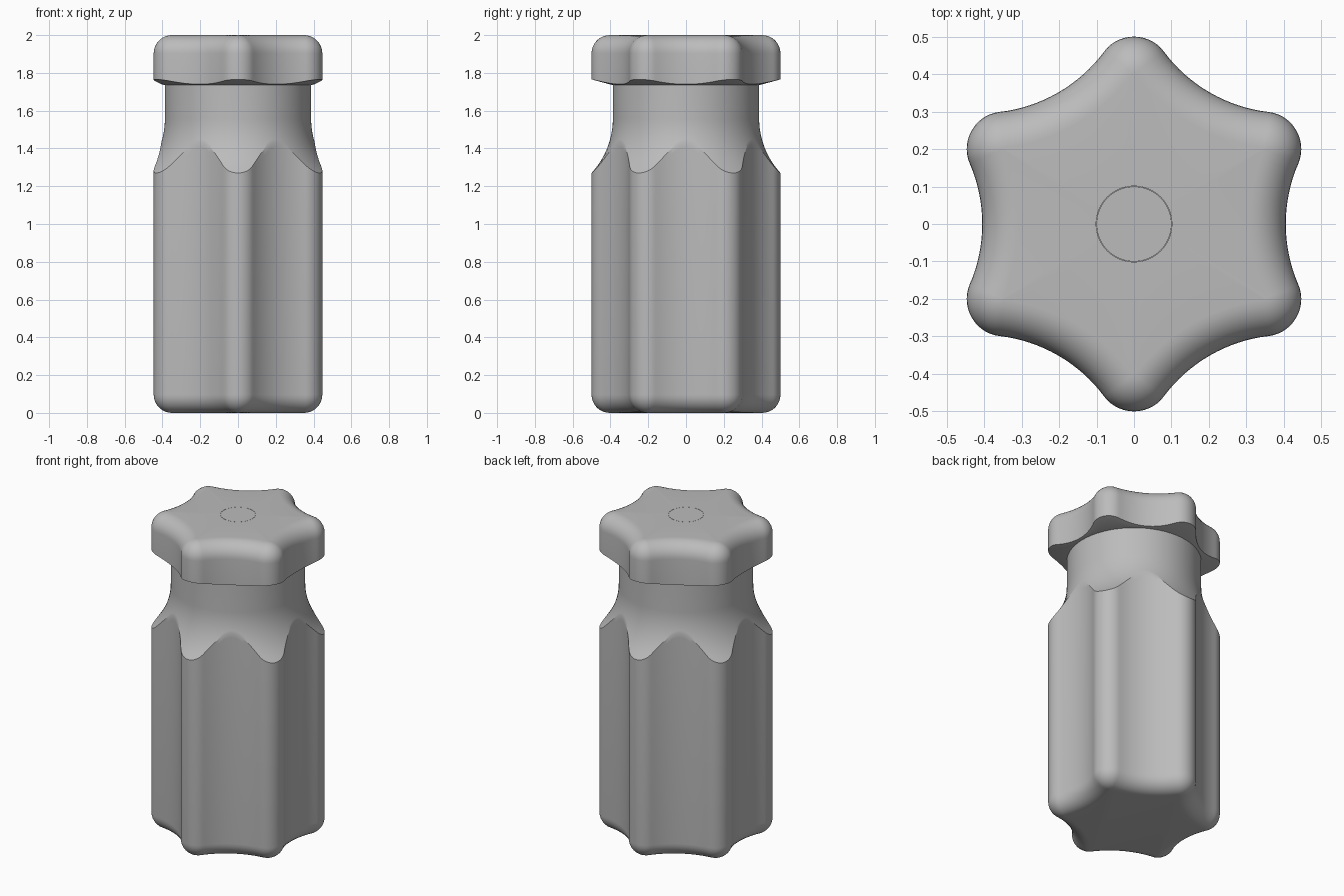
import bpy, bmesh, math
from math import sin, cos, pi, radians, sqrt, atan2
from mathutils import Vector

cube = bpy.data.objects.get("Cube")
if cube:
    bpy.data.objects.remove(cube)

grey = bpy.data.materials.new("mid grey")
grey.use_nodes = True
grey.diffuse_color = (0.5, 0.5, 0.5, 1)
grey.node_tree.nodes["Principled BSDF"].inputs["Base Color"].default_value = (0.5, 0.5, 0.5, 1)

LOBE_C, LOBE_R = 0.4, 0.1        # lobe circle
VALLEY_C, VALLEY_R = 0.813, 0.408  # hollow between lobes
FILLET = 0.097
NECK_R, FLARE_R, FLARE_TOP = 0.387, 0.429, 1.56
UNDER_Z = 1.735


def polar(radius, angle):
    return Vector((radius * cos(angle), radius * sin(angle)))


def star_section(lobe_steps=14, valley_steps=16):
    """Points and outward normals of the six-lobed outline."""
    outline = []
    tangent = atan2(LOBE_C * 0.5, VALLEY_C - LOBE_C * cos(pi / 6))
    for k in range(6):
        a = k * pi / 3
        for i in range(valley_steps):
            t = tangent * (2 * i / valley_steps - 1)
            n = polar(1, a - t)
            outline.append((polar(VALLEY_C, a) - polar(VALLEY_R, a - t), n))
        b = a + pi / 6
        for i in range(lobe_steps):
            n = polar(1, b + (pi / 6 + tangent) * (2 * i / lobe_steps - 1))
            outline.append((polar(LOBE_C, b) + n * LOBE_R, n))
    return outline


SECTION = star_section()


def star_ring(inset, height):
    """Outline moved inwards; height is a number or a function of radius."""
    ring = []
    for p, n in SECTION:
        z = height(p.length) if callable(height) else height
        ring.append((*(p - n * inset), z))
    return ring


def round_ring(radius, z):
    return [(*(p.normalized() * radius), z) for p, n in SECTION]


def finish(obj):
    obj.data.materials.append(grey)
    bpy.ops.object.select_all(action="DESELECT")
    obj.select_set(True)
    bpy.context.view_layer.objects.active = obj
    bpy.ops.object.shade_smooth_by_angle(angle=radians(25))


def loft(name, rings):
    """Skin a stack of rings and close both ends."""
    bm = bmesh.new()
    rows = [[bm.verts.new(co) for co in ring] for ring in rings]
    count = len(SECTION)
    for low, high in zip(rows, rows[1:]):
        for i in range(count):
            j = (i + 1) % count
            bm.faces.new((low[i], low[j], high[j], high[i]))
    bm.faces.new(rows[0][::-1])
    bm.faces.new(rows[-1])
    bmesh.ops.recalc_face_normals(bm, faces=bm.faces)
    mesh = bpy.data.meshes.new(name)
    bm.to_mesh(mesh)
    bm.free()
    obj = bpy.data.objects.new(name, mesh)
    bpy.context.collection.objects.link(obj)
    finish(obj)


def fillet(z_edge, direction, steps=9):
    """Rounded rim from the flat end face to the side wall."""
    rings = []
    for i in range(steps + 1):
        a = pi / 2 * i / steps
        rings.append(star_ring(FILLET * (1 - sin(a)), z_edge + direction * FILLET * (1 - cos(a))))
    return rings


def flare_z(radius):
    rise = radius - NECK_R
    return FLARE_TOP - sqrt(FLARE_R ** 2 - (FLARE_R - rise) ** 2)


def flare_ring(t):
    """Ring a fraction of the way from the lobed wall up to the neck."""
    ring = []
    for p, n in SECTION:
        start = flare_z(p.length)
        z = start + (FLARE_TOP - start) * t
        r = NECK_R + FLARE_R - sqrt(FLARE_R ** 2 - (FLARE_TOP - z) ** 2)
        ring.append((*(p.normalized() * r), z))
    return ring


# Handle body: rounded foot, lobed wall, flared neck
body = fillet(0, 1)
body.append(star_ring(0, lambda r: flare_z(r) - 0.03))
body += [flare_ring(i / 10) for i in range(11)]
body.append(round_ring(NECK_R, UNDER_Z + 0.002))
loft("handle_body", body)

# End knob: coned underside, lobed wall, rounded rim, recess for the shaft
knob = [round_ring(NECK_R, UNDER_Z),
        star_ring(0, lambda r: UNDER_Z + (r - NECK_R) * 0.27)]
knob += fillet(2, -1)[::-1]
knob += [round_ring(0.101, 2), round_ring(0.101, 1.994)]
loft("end_knob", knob)

# Shaft end, flush with the top
bpy.ops.mesh.primitive_cylinder_add(vertices=64, radius=0.1, depth=0.02, location=(0, 0, 1.99))
shaft = bpy.context.object
shaft.name = "shaft_end"
finish(shaft)
